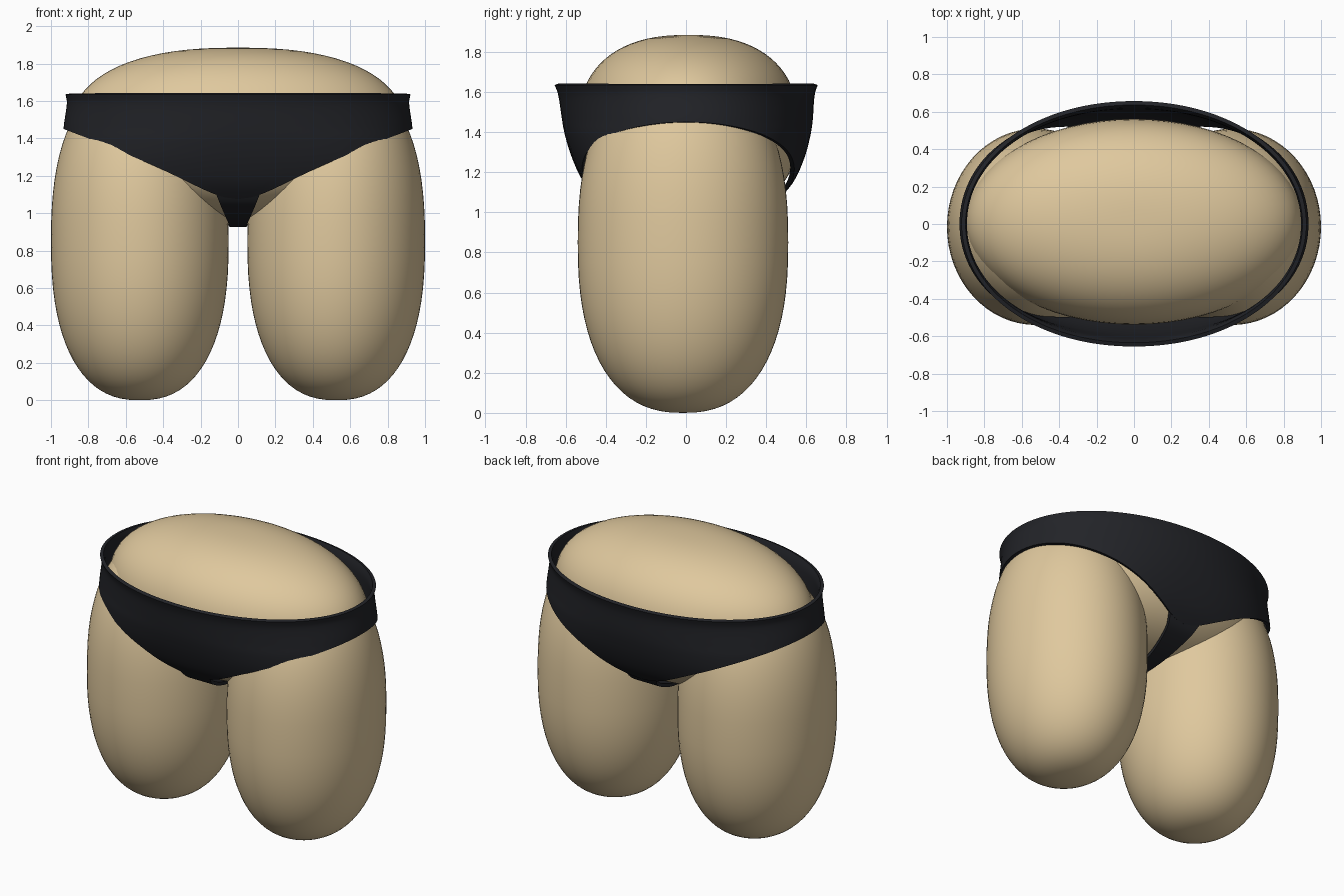
import bpy, math

if "Cube" in bpy.data.objects:
    bpy.data.objects.remove(bpy.data.objects["Cube"])


def material(name, rgb):
    m = bpy.data.materials.new(name)
    m.diffuse_color = (*rgb, 1)
    m.use_nodes = True
    m.node_tree.nodes["Principled BSDF"].inputs["Base Color"].default_value = m.diffuse_color
    return m


SKIN = material("skin", (0.74, 0.58, 0.34))
CLOTH = material("cloth", (0.016, 0.017, 0.021))


def make(name, verts, faces, mat):
    me = bpy.data.meshes.new(name)
    me.from_pydata(verts, [], faces)
    me.materials.append(mat)
    ob = bpy.data.objects.new(name, me)
    bpy.context.collection.objects.link(ob)
    for p in me.polygons:
        p.use_smooth = True
    return ob


def lerp(table, t):
    """Interpolate smoothly (Catmull-Rom) through rows of (t, value, ...)."""
    t = min(max(t, table[0][0]), table[-1][0])
    i = next(k for k in range(len(table) - 1) if t <= table[k + 1][0])
    p, q = table[i], table[i + 1]
    o, r = table[max(i - 1, 0)], table[min(i + 2, len(table) - 1)]
    h = q[0] - p[0]
    f = (t - p[0]) / h
    out = []
    for k in range(1, len(p)):
        m0 = (q[k] - o[k]) / (q[0] - o[0]) * h
        m1 = (r[k] - p[k]) / (r[0] - p[0]) * h
        out.append((2*f**3 - 3*f*f + 1) * p[k] + (f**3 - 2*f*f + f) * m0
                   + (3*f*f - 2*f**3) * q[k] + (f**3 - f*f) * m1)
    return out


def spow(v, e):
    return math.copysign(abs(v) ** e, v)


def rounded_body(name, centre, size, top, n=2.4, seg=64, rings=40):
    """Plump ellipsoid; the half above the centre has its own height."""
    cx, cy, cz = centre
    verts = [(cx, cy, cz - size[2])]
    for j in range(1, rings):
        a = -math.pi / 2 + math.pi * j / rings
        r, h = spow(math.cos(a), 2 / n), spow(math.sin(a), 2 / n)
        z = cz + h * (top if h > 0 else size[2])
        for i in range(seg):
            t = 2 * math.pi * i / seg
            verts.append((cx + size[0]*r*math.cos(t), cy + size[1]*r*math.sin(t), z))
    verts.append((cx, cy, cz + top))
    last = len(verts) - 1
    faces = []
    for i in range(seg):
        k = (i + 1) % seg
        faces.append((0, 1 + k, 1 + i))
        for j in range(rings - 2):
            b = 1 + j * seg
            faces.append((b + i, b + k, b + seg + k, b + seg + i))
        b = 1 + (rings - 2) * seg
        faces.append((b + i, b + k, last))
    return make(name, verts, faces, SKIN)


# Torso and the two thighs
rounded_body("torso", (0, 0.012, 1.42), (0.9, 0.55, 0.45), 0.465)
for side, s in (("left", 1), ("right", -1)):
    rounded_body(side + "_thigh", (0.525 * s, -0.015, 0.85), (0.475, 0.525, 0.85), 0.88)

# Briefs: z, half width, front depth, back depth, roundness of the section
SECTION = [(1.06, 0.87, 0.43, 0.46, 2.4), (1.15, 0.90, 0.51, 0.535, 2.4),
           (1.27, 0.92, 0.568, 0.59, 2.35), (1.39, 0.932, 0.605, 0.622, 2.2),
           (1.46, 0.932, 0.618, 0.632, 2.1), (1.59, 0.915, 0.638, 0.642, 2.05),
           (1.635, 0.922, 0.655, 0.657, 2.05)]
# Leg opening height by distance from the centre line
LEG_EDGE = [(0, 1.075), (0.11, 1.095), (0.42, 1.24), (0.7, 1.36), (0.94, 1.453)]
TOP = 1.635


def on_section(t, z):
    w, f, b, n = lerp(SECTION, z)
    c, s = math.cos(t), math.sin(t)
    return (w * spow(c, 2 / n), (b if s > 0 else f) * spow(s, 2 / n), z)


seg, rows = 128, 16
verts, faces = [], []
for i in range(seg):
    t = 2 * math.pi * i / seg
    low = 1.3
    for _ in range(12):
        low = lerp(LEG_EDGE, abs(on_section(t, low)[0]))[0]
    for j in range(rows + 1):
        verts.append(on_section(t, low + (TOP - low) * j / rows))
for i in range(seg):
    a, b = i * (rows + 1), (i + 1) % seg * (rows + 1)
    for j in range(rows):
        faces.append((a + j, b + j, b + j + 1, a + j + 1))
panel = make("briefs_panel", verts, faces, CLOTH)

# Crotch strip: path parameter, y, z, half width
PATH = [(0, -0.47, 1.11, 0.12), (1, -0.40, 1.035, 0.09), (2, -0.22, 0.955, 0.055),
        (3, 0, 0.925, 0.042), (4, 0.22, 0.945, 0.055), (5, 0.42, 1.03, 0.09),
        (6, 0.495, 1.11, 0.12)]
verts, faces = [], []
steps, cols = 48, 8
for i in range(steps + 1):
    y, z, w = lerp(PATH, 6 * i / steps)
    for j in range(cols + 1):
        verts.append((w * (2 * j / cols - 1), y, z))
for i in range(steps):
    for j in range(cols):
        a = i * (cols + 1) + j
        faces.append((a, a + cols + 1, a + cols + 2, a + 1))
strip = make("briefs_crotch", verts, faces, CLOTH)

# Cloth thickness, added inwards
for ob in (panel, strip):
    mod = ob.modifiers.new("thickness", 'SOLIDIFY')
    mod.thickness = 0.022
    mod.offset = -1
    bpy.ops.object.select_all(action='DESELECT')
    bpy.context.view_layer.objects.active = ob
    ob.select_set(True)
    bpy.ops.object.modifier_apply(modifier="thickness")
    bpy.ops.object.shade_smooth_by_angle(angle=math.radians(40))
